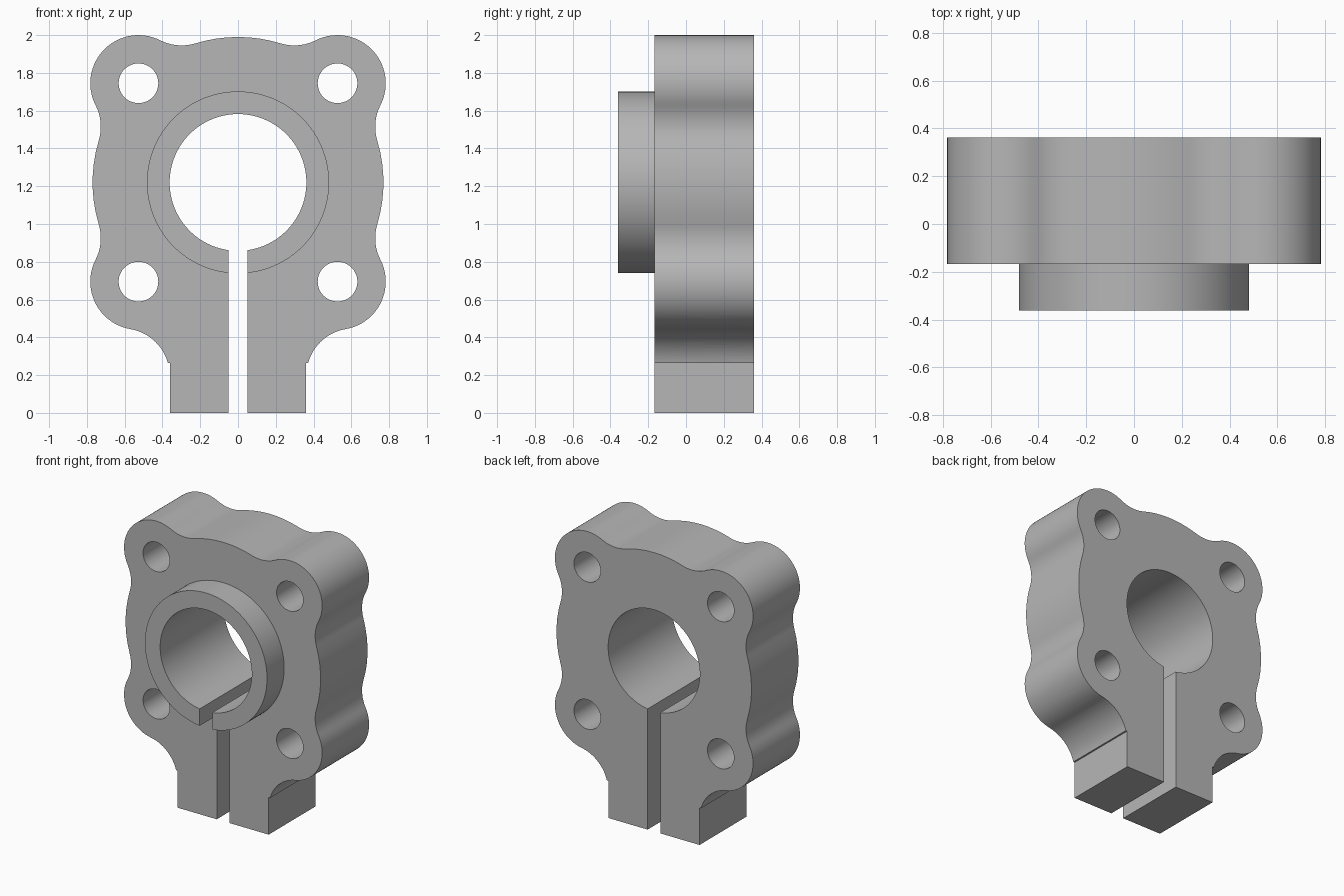
import bpy, bmesh, math
from mathutils import Vector, Matrix
from mathutils.geometry import intersect_sphere_sphere_2d

cube = bpy.data.objects.get("Cube")
if cube:
    bpy.data.objects.remove(cube, do_unlink=True)

# Main dimensions
FRONT, BACK, BOSS_FRONT = -0.168, 0.361, -0.361
MID_Y = (FRONT + BACK) / 2
BORE_Z, HUB_R, EAR_R, FILLET = 1.22, 0.77, 0.255, 0.25
EAR_X, EAR_DZ = 0.527, 0.525
LUG_X, LUG_Z, LUG_R = 0.36, 0.265, 0.264

grey = bpy.data.materials.new("plain grey")
grey.use_nodes = True
colour = (0.47, 0.47, 0.47, 1)
grey.diffuse_color = colour
grey.node_tree.nodes["Principled BSDF"].inputs["Base Color"].default_value = colour


def new_object(name, bm):
    bmesh.ops.recalc_face_normals(bm, faces=bm.faces)
    mesh = bpy.data.meshes.new(name)
    bm.to_mesh(mesh)
    bm.free()
    mesh.materials.append(grey)
    obj = bpy.data.objects.new(name, mesh)
    bpy.context.collection.objects.link(obj)
    return obj


def cylinder(name, radius, axis, start, end, a, b, segments=64):
    """Cylinder along x (a, b = y, z) or along y (a, b = x, z)."""
    bm = bmesh.new()
    bmesh.ops.create_cone(bm, cap_ends=True, segments=segments,
                          radius1=radius, radius2=radius, depth=end - start)
    mid = (start + end) / 2
    if axis == "X":
        place = Matrix.Translation((mid, a, b)) @ Matrix.Rotation(math.pi / 2, 4, "Y")
    else:
        place = Matrix.Translation((a, mid, b)) @ Matrix.Rotation(math.pi / 2, 4, "X")
    bm.transform(place)
    return new_object(name, bm)


def box(name, low, high):
    bm = bmesh.new()
    bmesh.ops.create_cube(bm, size=1)
    low, high = Vector(low), Vector(high)
    bm.transform(Matrix.Translation((low + high) / 2) @ Matrix.Diagonal((high - low).to_4d()))
    return new_object(name, bm)


def combine(target, other, operation):
    mod = target.modifiers.new(operation.lower(), "BOOLEAN")
    mod.operation, mod.solver, mod.object = operation, "EXACT", other
    other.hide_render = True
    bpy.context.view_layer.objects.active = target
    bpy.ops.object.modifier_apply(modifier=mod.name)
    bpy.data.objects.remove(other, do_unlink=True)


def arc(centre, radius, a0, a1):
    sweep = (a1 - a0 + math.pi) % math.tau - math.pi
    steps = max(4, round(abs(sweep) / math.radians(5)))
    return [centre + radius * Vector((math.cos(a0 + sweep * i / steps),
                                      math.sin(a0 + sweep * i / steps)))
            for i in range(steps + 1)]


def heading(p, q):
    return math.atan2(q.y - p.y, q.x - p.x)


# Half outline: a chain of mutually tangent circles from the top to the lug
hub = Vector((0, BORE_Z))
ear_top = Vector((EAR_X, BORE_Z + EAR_DZ))
ear_low = Vector((EAR_X, BORE_Z - EAR_DZ))
pair = intersect_sphere_sphere_2d(hub, HUB_R + FILLET, ear_top, EAR_R + FILLET)
neck_top = max(pair, key=lambda p: p.y)
neck_side = min(pair, key=lambda p: p.y)
neck_low = Vector((neck_side.x, 2 * BORE_Z - neck_side.y))
lug_edge = LUG_X + 0.002
root_x = lug_edge + FILLET
root = Vector((root_x, ear_low.y - math.sqrt((EAR_R + FILLET) ** 2 - (root_x - EAR_X) ** 2)))
chain = [(hub, HUB_R), (neck_top, FILLET), (ear_top, EAR_R), (neck_side, FILLET),
         (hub, HUB_R), (neck_low, FILLET), (ear_low, EAR_R), (root, FILLET)]
half = []
for i, (centre, radius) in enumerate(chain):
    a0 = heading(centre, chain[i - 1][0]) if i else math.pi / 2
    a1 = heading(centre, chain[i + 1][0]) if i + 1 < len(chain) else math.pi
    points = arc(centre, radius, a0, a1)
    half += points[1:] if i else points
half.append(Vector((lug_edge, 0)))
outline = half + [Vector((-p.x, p.y)) for p in reversed(half[1:])]

# Flange plate with ears and clamp lugs
bm = bmesh.new()
face = bm.faces.new([bm.verts.new((p.x, FRONT, p.y)) for p in outline])
extruded = bmesh.ops.extrude_face_region(bm, geom=[face])["geom"]
bmesh.ops.translate(bm, vec=(0, BACK - FRONT, 0),
                    verts=[v for v in extruded if isinstance(v, bmesh.types.BMVert)])
clamp = new_object("clamp_flange", bm)

# Raised collar on the front
combine(clamp, cylinder("collar", 0.482, "Y", BOSS_FRONT, FRONT + 0.1, 0, BORE_Z, 96), "UNION")

# Main bore and clamping slot
combine(clamp, cylinder("bore", 0.362, "Y", -1, 1, 0, BORE_Z, 96), "DIFFERENCE")
combine(clamp, box("slot", (-0.05, -1, -1), (0.05, 1, BORE_Z)), "DIFFERENCE")

# Four mounting holes
for x in (-EAR_X, EAR_X):
    for z in (BORE_Z - EAR_DZ, BORE_Z + EAR_DZ):
        combine(clamp, cylinder("mounting_hole", 0.105, "Y", -1, 1, x, z, 48), "DIFFERENCE")

# Rounded reliefs beside the lugs, and the screw hole (wider on the left lug)
for side, hole_r in ((-1, 0.105), (1, 0.136)):
    near, far = sorted((side * LUG_X, side * 1.2))
    combine(clamp, cylinder("relief", LUG_R, "X", near, far, MID_Y, LUG_Z, 96), "DIFFERENCE")
    combine(clamp, box("lug_trim", (near, -1, -1), (far, 1, LUG_Z)), "DIFFERENCE")
    near, far = sorted((0, side * 1.2))
    combine(clamp, cylinder("screw_hole", hole_r, "X", near, far, MID_Y, LUG_Z, 48), "DIFFERENCE")

# Smooth curved walls, sharp rims
bpy.ops.object.select_all(action="DESELECT")
clamp.select_set(True)
bpy.context.view_layer.objects.active = clamp
bpy.ops.object.shade_smooth_by_angle(angle=math.radians(25))
